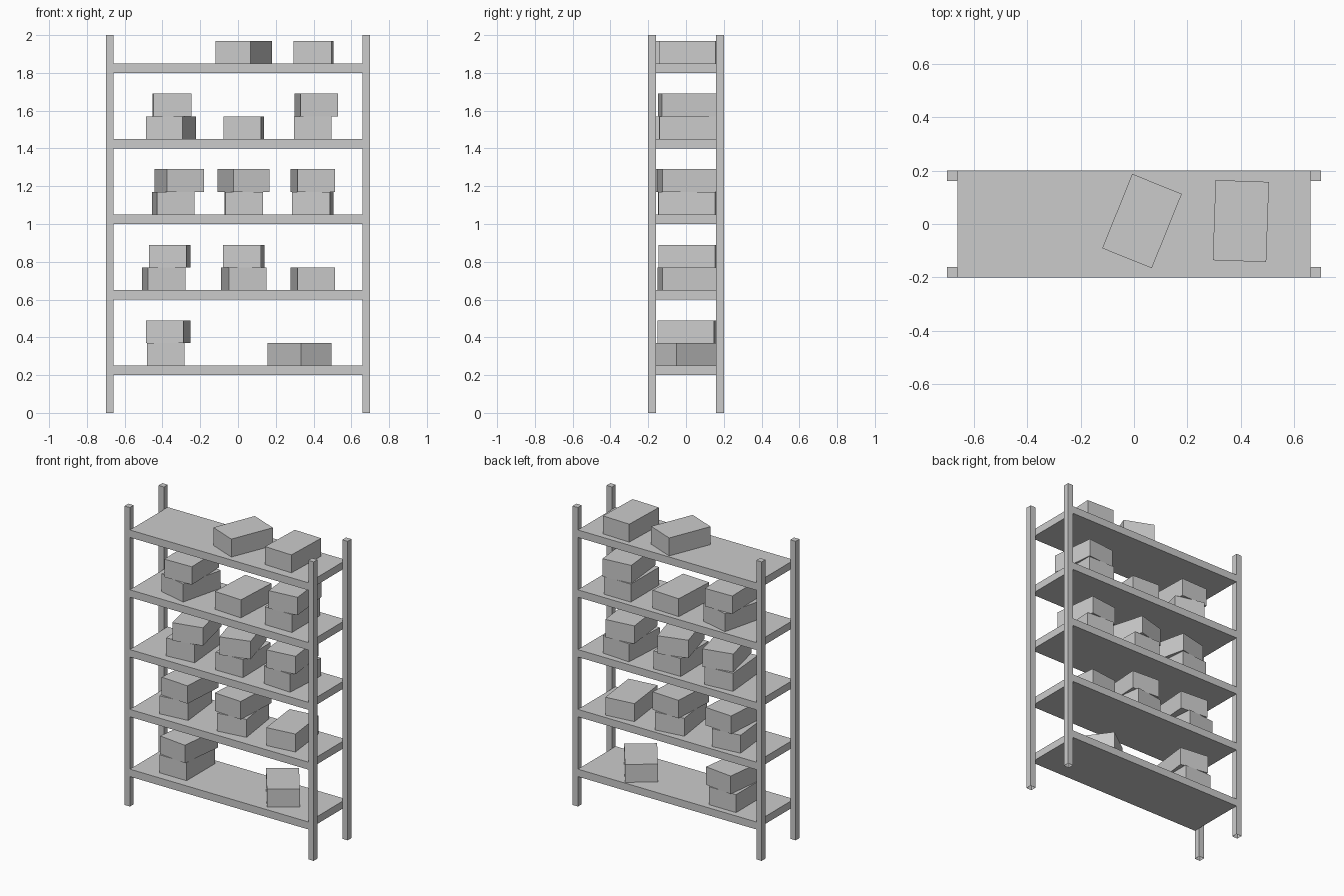
import bpy
import bmesh
from math import radians
from mathutils import Matrix, Vector

cube = bpy.data.objects.get("Cube")
if cube:
    bpy.data.objects.remove(cube, do_unlink=True)

grey = bpy.data.materials.new("plain grey")
grey.use_nodes = True
grey.diffuse_color = (0.6, 0.6, 0.6, 1)
grey.node_tree.nodes["Principled BSDF"].inputs["Base Color"].default_value = grey.diffuse_color


def block(name, size, base, angle=0, open_bottom=False):
    """Box whose underside is centred on base, turned about z."""
    bm = bmesh.new()
    bmesh.ops.create_cube(bm, size=1, matrix=Matrix.Diagonal((*size, 1)))
    bmesh.ops.translate(bm, verts=bm.verts, vec=(0, 0, size[2] / 2))
    if open_bottom:
        under = [f for f in bm.faces if f.normal.z < -0.5]
        bmesh.ops.delete(bm, geom=under, context='FACES_ONLY')
    mesh = bpy.data.meshes.new(name)
    bm.to_mesh(mesh)
    bm.free()
    mesh.materials.append(grey)
    obj = bpy.data.objects.new(name, mesh)
    obj.location = Vector(base)
    obj.rotation_euler.z = radians(angle)
    bpy.context.collection.objects.link(obj)
    return obj


# Corner posts, hollow at the foot
for side, x in (("left", 0.68), ("right", -0.68)):
    for end, y in (("front", -0.18), ("back", 0.18)):
        block(f"{end}_{side}_post", (0.04, 0.04, 2), (x, y, 0), open_bottom=True)

# Stacks on each shelf, lowest shelf first: (x, angle) of each box from the bottom up
shelves = [
    [[(-0.383, 0), (-0.37, -7)], [(0.325, 36)]],
    [[(-0.394, 6), (-0.362, -4)], [(0.03, 8), (0.03, -3.5)], [(0.396, 7)]],
    [[(-0.342, 5), (-0.312, 13)], [(0.03, 1), (0.03, 16)], [(0.396, -3.5), (0.396, 7)]],
    [[(-0.355, -14), (-0.35, 1.5)], [(0.03, -3)], [(0.396, 0), (0.415, 6)]],
    [[(0.03, -22)], [(0.4, -2)]],
]
SHELF_THICK, BOX_HIGH = 0.05, 0.12

for level, stacks in enumerate(shelves):
    z = 0.2 + 0.4 * level
    block(f"shelf_{level + 1}", (1.32, 0.4, SHELF_THICK), (0, 0, z))
    for s, stack in enumerate(stacks):
        for i, (x, angle) in enumerate(stack):
            block(f"box_{level + 1}_{s + 1}_{i + 1}", (0.2, 0.3, BOX_HIGH),
                  (x, 0.011, z + SHELF_THICK + BOX_HIGH * i), angle)
